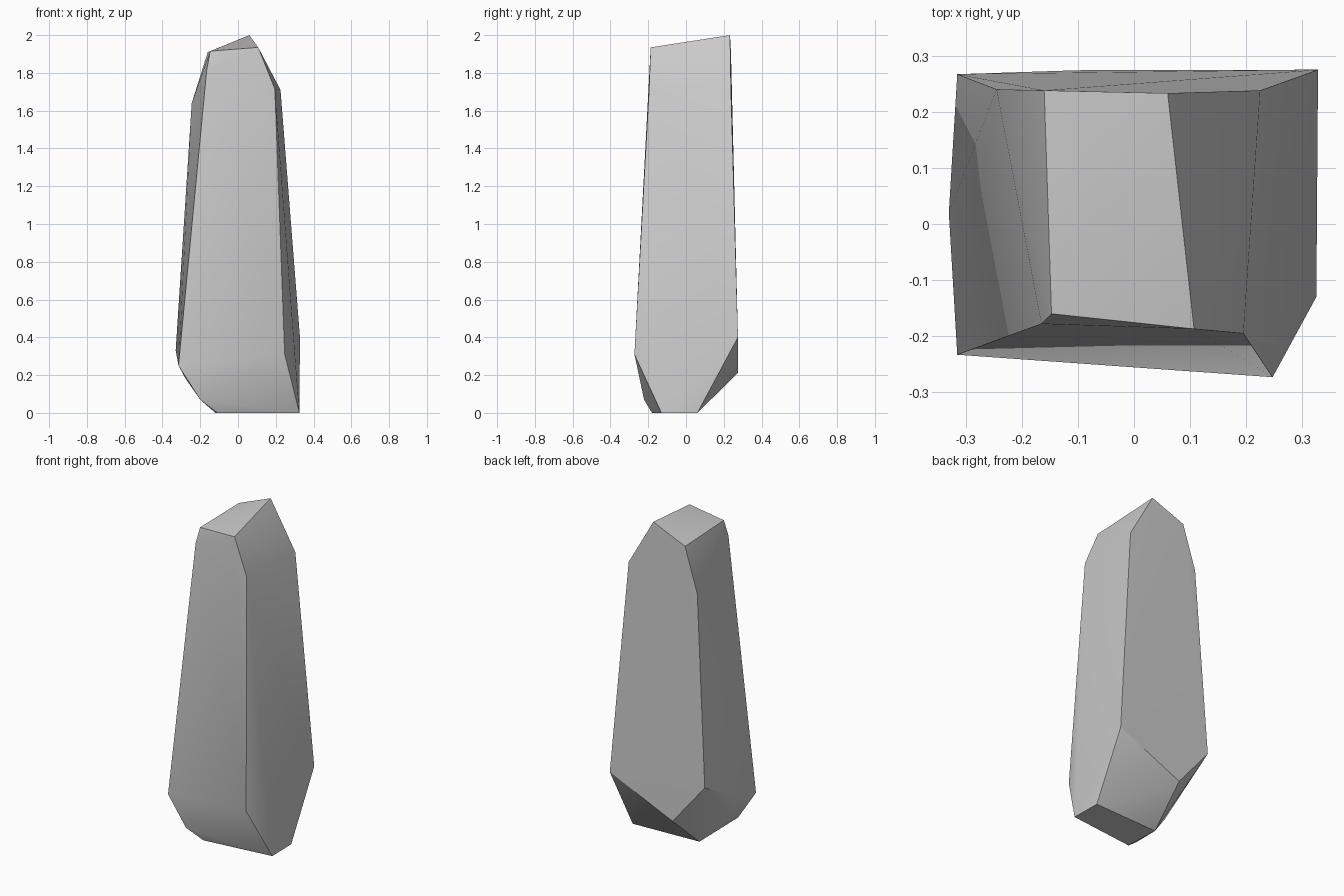
import bpy
import bmesh
import math

if "Cube" in bpy.data.objects:
    bpy.data.objects.remove(bpy.data.objects["Cube"])

# Corner rings of the faceted stone, from the tip down to the foot
tip = [(0.06, 0.233, 2.0), (0.107, -0.187, 1.935),
       (-0.147, -0.16, 1.915), (-0.16, 0.238, 1.91)]
shoulders = [(0.225, 0.238, 1.71), (0.195, -0.195, 1.715),
             (-0.165, -0.178, 1.82), (-0.245, 0.24, 1.64)]
belt = [(0.328, 0.275, 0.40), (0.247, -0.273, 0.31),
        (-0.315, -0.233, 0.25), (-0.33, 0.02, 0.33), (-0.315, 0.267, 0.47)]
underside = [(-0.10, 0.274, 0.21), (-0.20, -0.222, 0.07), (-0.277, -0.06, 0.18)]
foot = [(0.325, -0.13, 0), (0.322, 0.06, 0), (-0.12, 0.04, 0), (-0.11, -0.18, 0)]

# Standing stone: the flat facets are the hull of those corners
bm = bmesh.new()
for co in tip + shoulders + belt + underside + foot:
    bm.verts.new(co)
hull = bmesh.ops.convex_hull(bm, input=bm.verts[:])
loose = {g for g in hull["geom_interior"] + hull["geom_unused"]
         if isinstance(g, bmesh.types.BMVert)}
bmesh.ops.delete(bm, geom=list(loose), context='VERTS')
bmesh.ops.recalc_face_normals(bm, faces=bm.faces[:])

mesh = bpy.data.meshes.new("standing_stone")
bm.to_mesh(mesh)
bm.free()
stone = bpy.data.objects.new("standing_stone", mesh)
bpy.context.collection.objects.link(stone)

# Soften the shallow facets, keep the main edges sharp
bpy.context.view_layer.objects.active = stone
stone.select_set(True)
bpy.ops.object.shade_smooth_by_angle(angle=math.radians(30))
